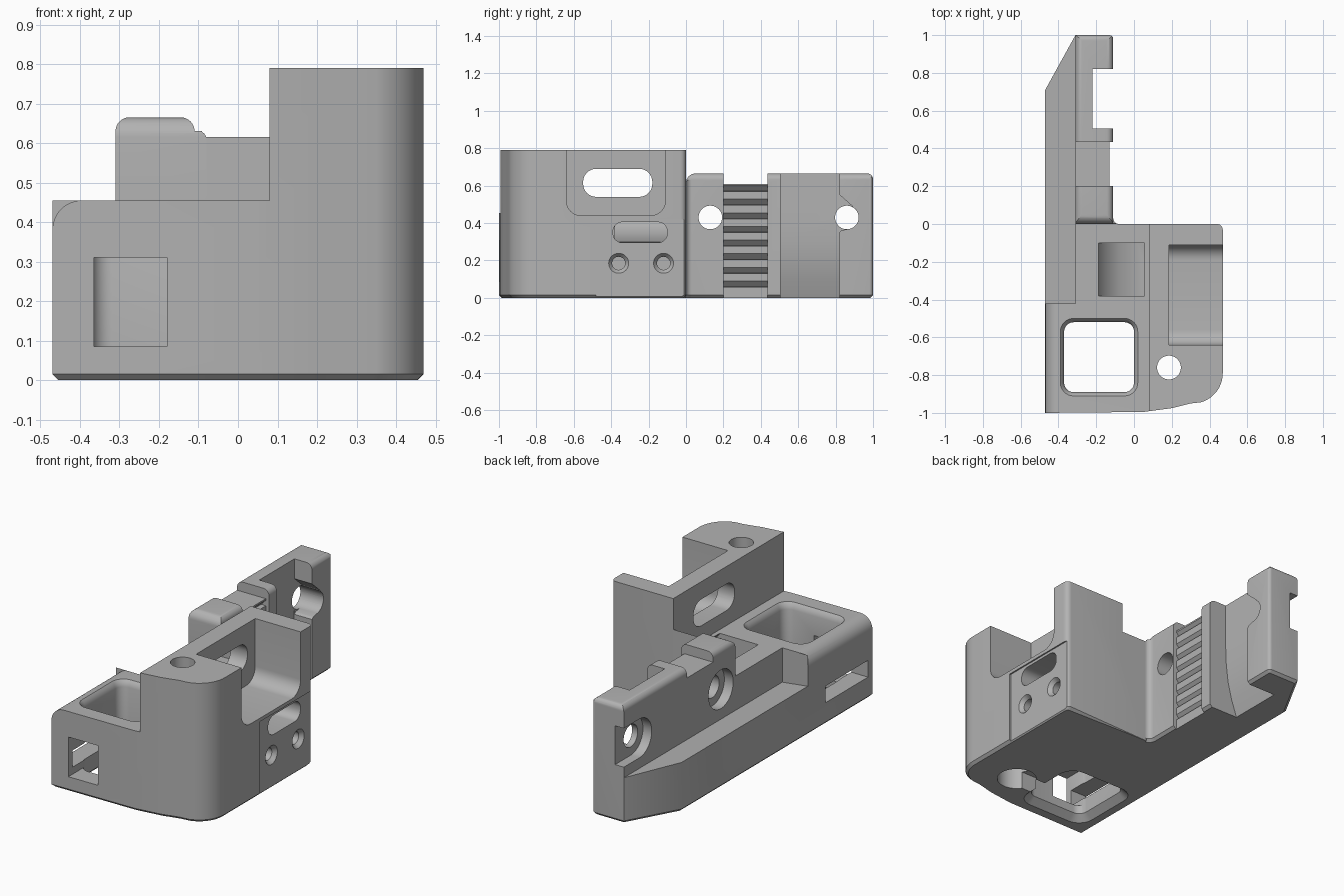
import bpy, bmesh, math

cube = bpy.data.objects.get("Cube")
if cube:
    bpy.data.objects.remove(cube, do_unlink=True)

AXES = {"x": lambda u, v, w: (w, u, v),
        "y": lambda u, v, w: (u, w, v),
        "z": lambda u, v, w: (u, v, w)}


def loft(name, axis, rings, bevel=0):
    """Solid through matching outlines, each given as (position, points)."""
    bm = bmesh.new()
    loops = [[bm.verts.new(AXES[axis](u, v, w)) for u, v in pts] for w, pts in rings]
    first = bm.faces.new(loops[0])
    bm.faces.new(loops[-1])
    n = len(loops[0])
    for a, b in zip(loops, loops[1:]):
        for i in range(n):
            j = (i + 1) % n
            bm.faces.new((a[i], a[j], b[j], b[i]))
    bmesh.ops.recalc_face_normals(bm, faces=bm.faces)
    if bevel:
        bmesh.ops.bevel(bm, geom=list(first.edges), offset=bevel, segments=1,
                        affect="EDGES", profile=0.5)
    mesh = bpy.data.meshes.new(name)
    bm.to_mesh(mesh)
    bm.free()
    obj = bpy.data.objects.new(name, mesh)
    bpy.context.collection.objects.link(obj)
    return obj


def arc(cx, cy, r, a0, a1, n=8):
    steps = [math.radians(a0 + (a1 - a0) * i / n) for i in range(n + 1)]
    return [(cx + r * math.cos(t), cy + r * math.sin(t)) for t in steps]


def circle(cx, cy, r):
    return arc(cx, cy, r, 0, 352.5, 47)


def round_rect(u0, u1, v0, v1, r, grow=0):
    u0, u1, v0, v1, r = u0 - grow, u1 + grow, v0 - grow, v1 + grow, r + grow
    return (arc(u1 - r, v1 - r, r, 0, 90) + arc(u0 + r, v1 - r, r, 90, 180)
            + arc(u0 + r, v0 + r, r, 180, 270) + arc(u1 - r, v0 + r, r, 270, 360))


def rect(u0, u1, v0, v1):
    return [(u0, v0), (u1, v0), (u1, v1), (u0, v1)]


def corner(cu, cv, side, r):
    """Outline that rounds off an upper corner; side is -1 or 1."""
    pts = [(cu - side * r + side * r * math.sin(t), cv - r + r * math.cos(t))
           for t in [math.pi / 2 * i / 8 for i in range(9)]]
    e = 0.05
    return pts + [(cu + side * e, cv - r), (cu + side * e, cv + e), (cu - side * r, cv + e)]


def cut(obj, axis, pts, a, b):
    subtract(obj, loft("cutter", axis, [(a, pts), (b, pts)]))


def subtract(obj, cutter):
    cutter.hide_render = True
    mod = obj.modifiers.new("cut", "BOOLEAN")
    mod.operation = "DIFFERENCE"
    mod.solver = "EXACT"
    mod.object = cutter
    bpy.context.view_layer.objects.active = obj
    bpy.ops.object.modifier_apply(modifier=mod.name)
    bpy.data.objects.remove(cutter, do_unlink=True)


# Full footprint, chamfered underneath
footprint = ([(-0.47, -1), (0.05, -0.995), (0.2, -0.975), (0.3, -0.95)]
             + arc(0.31, -0.79, 0.16, -75, 0, 10)
             + arc(0.44, -0.03, 0.03, 0, 90, 5)
             + [(-0.08, 0)] + arc(-0.08, 0.03, 0.03, 270, 180, 5)
             + arc(-0.13, 0.98, 0.02, 0, 90, 4)
             + [(-0.31, 1), (-0.47, 0.71)])
body = loft("bracket_body", "z", [(0, footprint), (0.79, footprint)], bevel=0.015)

# Height steps of the low deck and the rear arm
steps = ([(-1.1, 0.9), (-1.1, 0.455), (0, 0.455)]
         + arc(0.05, 0.615, 0.05, 180, 90)
         + [(0.2, 0.665), (0.2, 0.61), (0.435, 0.61), (0.435, 0.665)]
         + arc(0.97, 0.635, 0.03, 90, 0) + [(1.1, 0.635), (1.1, 0.9)])
cut(body, "x", steps, -0.7, 0.08)

# Side rail, rounded deck edge and rounded arm edges
cut(body, "y", [(-0.6, 0.295), (-0.31, 0.26), (-0.31, 0.9), (-0.6, 0.9)], -0.42, 1.1)
cut(body, "y", corner(-0.47, 0.455, -1, 0.075), -1.1, -0.42)
cut(body, "y", corner(-0.31, 0.665, -1, 0.035), 0, 1.1)
cut(body, "y", corner(-0.11, 0.665, 1, 0.035), 0, 1.1)

# Curved recess in the arm
cut(body, "y", [(0.1, 0.9), (-0.22, 0.9), (-0.22, 0.4), (-0.224, 0.3), (-0.236, 0.2),
                (-0.26, 0.1), (-0.295, 0), (-0.31, -0.05), (0.1, -0.05)], 0.505, 0.82)

# Toothed grip
teeth = [(0.1, -0.05), (-0.13, -0.05)]
for i in range(8):
    z = 0.06 + i * 0.073
    teeth += [(-0.13, z - 0.002), (-0.158, z), (-0.13, z + 0.03)]
teeth += [(-0.13, 0.9), (0.1, 0.9)]
cut(body, "y", teeth, 0.2, 0.435)

# Arm screw holes with counterbores, the rear one open to the end
for y in (0.13, 0.86):
    cut(body, "x", circle(y, 0.43, 0.063), -0.6, 0)
    cut(body, "x", circle(y, 0.43, 0.11), -0.5, -0.255)
cut(body, "x", rect(0.86, 1.1, 0.32, 0.54), -0.5, -0.2552)
cut(body, "x", [(0.7, 0.66), (0.8, 0.57), (0.89, 0.49)] + arc(0.86, 0.43, 0.063, 60, -90)
    + [(0.83, 0.36), (0.8, 0.33), (0.7, 0.3)], -0.22, 0)

# Pocket and slot in the tall block
pocket = ([(-0.11, 0.9), (-0.64, 0.9)] + arc(-0.56, 0.52, 0.08, 180, 270)
          + arc(-0.19, 0.52, 0.08, 270, 360))
cut(body, "x", pocket, 0.185, 0.6)
cut(body, "x", round_rect(-0.55, -0.18, 0.54, 0.69, 0.07), 0, 0.3)

# Right side: shallow step and screw holes
cut(body, "x", rect(-0.48, 0.1, -0.1, 0.42), 0.462, 0.6)
for y in (-0.36, -0.12):
    cut(body, "x", circle(y, 0.185, 0.035), 0.25, 0.6)
    subtract(body, loft("cutter", "x", [(0.44, circle(y, 0.185, 0.035)),
                                        (0.47, circle(y, 0.185, 0.06))]))

# Curving channel from the right side up to the deck
cut(body, "x", round_rect(-0.39, -0.1, 0.295, 0.405, 0.05), 0.1, 0.6)
scoop = [(0.14, 0.295), (0.02, 0.305), (-0.08, 0.34), (-0.15, 0.39), (-0.19, 0.46),
         (-0.19, 0.5), (0.055, 0.5), (0.055, 0.45), (0.09, 0.41), (0.14, 0.405)]
cut(body, "y", scoop, -0.38, -0.1)

# Square well with flared top and bottom rims
well = [(z, round_rect(-0.37, 0, -0.89, -0.52, 0.05, g))
        for z, g in ((-0.01, 0.05), (0.035, 0), (0.42, 0), (0.443, 0.008), (0.465, 0.03))]
subtract(body, loft("cutter", "z", well))

# Vertical bolt hole, with a wider foot joined to the well
cut(body, "z", circle(0.185, -0.76, 0.063), -0.1, 0.9)
cut(body, "z", circle(0.185, -0.76, 0.105), -0.1, 0.12)
cut(body, "z", rect(-0.05, 0.185, -0.82, -0.7), -0.1, 0.1)

# Windows into the well
cut(body, "y", rect(-0.365, -0.18, 0.085, 0.31), -1.1, -0.8)
cut(body, "x", rect(-0.96, -0.58, 0.125, 0.22), -0.6, -0.3)

# Material and shading
gray = bpy.data.materials.new("plain_gray")
gray.use_nodes = True
color = (0.45, 0.45, 0.45, 1)
gray.diffuse_color = color
gray.node_tree.nodes["Principled BSDF"].inputs["Base Color"].default_value = color
body.data.materials.clear()
body.data.materials.append(gray)
for poly in body.data.polygons:
    poly.material_index = 0
bpy.ops.object.select_all(action="DESELECT")
body.select_set(True)
bpy.context.view_layer.objects.active = body
bpy.ops.object.shade_smooth_by_angle(angle=math.radians(30))
